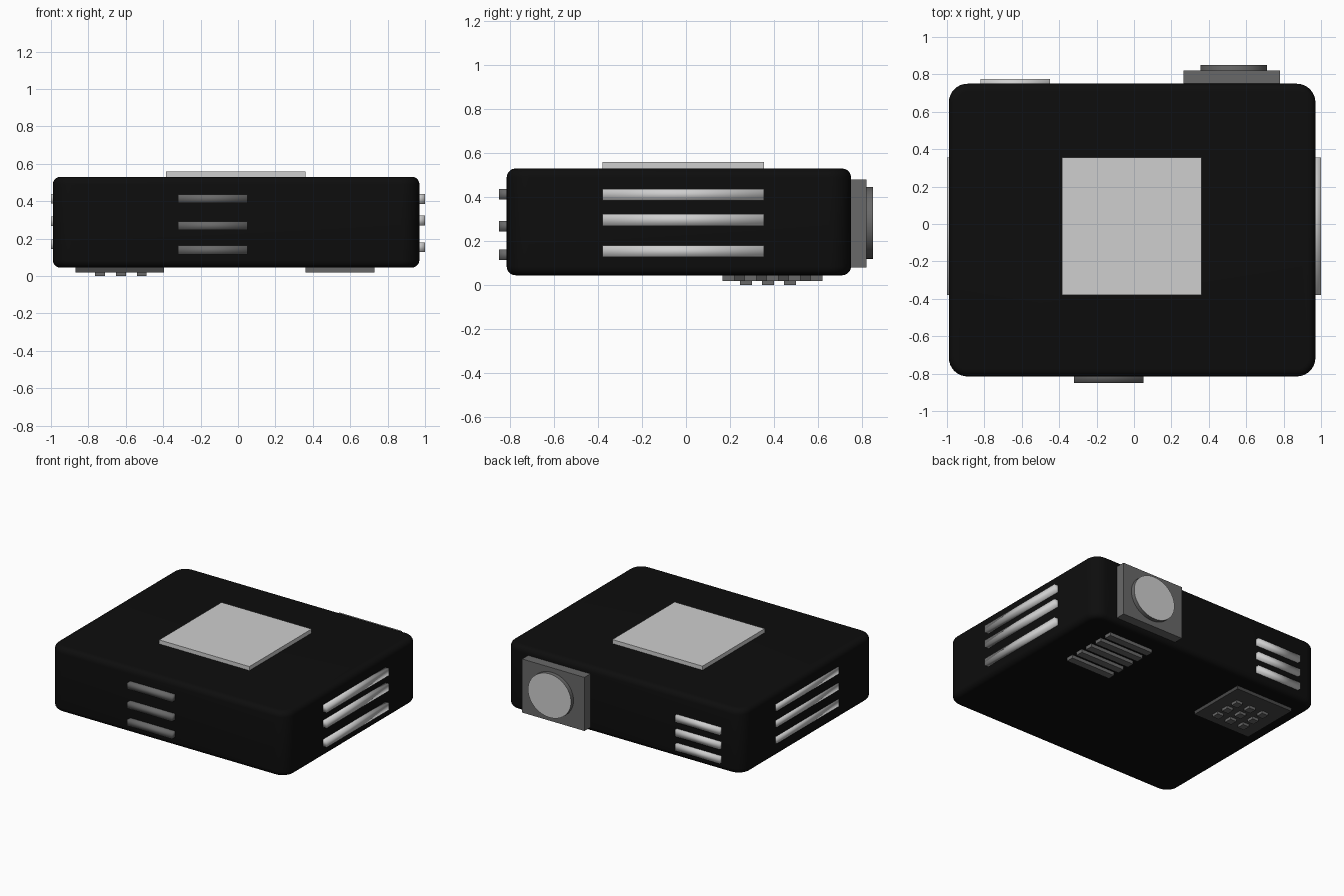
import bpy, bmesh, math
from mathutils import Matrix, Vector

default = bpy.data.objects.get("Cube")
if default:
    bpy.data.objects.remove(default, do_unlink=True)


def material(name, value, rough=0.5):
    m = bpy.data.materials.new(name)
    m.use_nodes = True
    colour = (value, value, value, 1)
    m.diffuse_color = colour
    node = m.node_tree.nodes["Principled BSDF"]
    node.inputs["Base Color"].default_value = colour
    node.inputs["Roughness"].default_value = rough
    return m


black = material("black casing", 0.004)
silver = material("light silver", 0.62)
grey = material("dark grey", 0.14)
charcoal = material("charcoal", 0.065)


def finish(name, bm, mats, smooth=None):
    me = bpy.data.meshes.new(name)
    bm.to_mesh(me)
    bm.free()
    for m in mats:
        me.materials.append(m)
    ob = bpy.data.objects.new(name, me)
    bpy.context.collection.objects.link(ob)
    if smooth:
        bpy.ops.object.select_all(action='DESELECT')
        ob.select_set(True)
        bpy.context.view_layer.objects.active = ob
        bpy.ops.object.shade_smooth_by_angle(angle=math.radians(smooth))
    return ob


def box_mesh(x, y, z):
    """Box from (min, max) pairs on each axis."""
    bm = bmesh.new()
    lo, hi = Vector((x[0], y[0], z[0])), Vector((x[1], y[1], z[1]))
    size = hi - lo
    bmesh.ops.create_cube(bm, size=1, matrix=Matrix.Translation((lo + hi) / 2)
                          @ Matrix.Diagonal((*size, 1)))
    return bm


def box(name, x, y, z, mat, smooth=None):
    return finish(name, box_mesh(x, y, z), [mat], smooth)


# Casing: round the upright corners first, then the top and bottom rims
bm = box_mesh((-0.99, 0.97), (-0.815, 0.75), (0.045, 0.53))
upright = [e for e in bm.edges if abs(e.verts[0].co.z - e.verts[1].co.z) > 0.1]
bmesh.ops.bevel(bm, geom=upright, offset=0.1, segments=8, profile=0.5, affect='EDGES')
rims = [e for e in bm.edges if abs(e.verts[0].co.z - e.verts[1].co.z) < 0.01]
bmesh.ops.bevel(bm, geom=rims, offset=0.04, segments=5, profile=0.5, affect='EDGES')
finish("casing", bm, [black], 40)

# Raised plate on the lid
box("top_plate", (-0.385, 0.36), (-0.38, 0.355), (0.5, 0.56), silver)

# Vent bars, with softly shaded faces
SOFT = 100
for i, z in enumerate((0.39, 0.245, 0.115)):
    box(f"front_vent_{i + 1}", (-0.32, 0.05), (-0.85, -0.78), (z, z + 0.047), grey, SOFT)
for i, z in enumerate((0.385, 0.27, 0.127)):
    box(f"left_vent_{i + 1}", (0.94, 1.0), (-0.38, 0.355), (z, z + 0.053), silver, SOFT)
for i, z in enumerate((0.388, 0.267, 0.145)):
    box(f"right_vent_{i + 1}", (-1.0, -0.95), (-0.38, 0.355), (z, z + 0.05), silver, SOFT)
for i, z in enumerate((0.32, 0.213, 0.107)):
    box(f"back_vent_{i + 1}", (-0.82, -0.45), (0.72, 0.775), (z, z + 0.05), silver, SOFT)

# Dial on the back: square mount and slightly oval disc with a bright cap
box("dial_mount", (0.265, 0.78), (0.7, 0.82), (0.08, 0.48), grey)
bm = bmesh.new()
bmesh.ops.create_cone(bm, cap_ends=True, segments=48, radius1=1, radius2=1, depth=0.08,
                      matrix=Matrix.Translation((0.533, 0.81, 0.283))
                      @ Matrix.Diagonal((0.178, 1, 0.163, 1))
                      @ Matrix.Rotation(math.pi / 2, 4, 'X'))
for f in bm.faces:
    f.material_index = int(f.normal.y > 0.9)
finish("dial", bm, [grey, silver], 40)

# Underside slats
for i in range(5):
    y = 0.165 + 0.1 * i
    box(f"underside_slat_{i + 1}", (0.36, 0.73), (y, y + 0.055), (0.02, 0.08), grey)

# Underside pad with a grid of studs
box("underside_pad", (-0.87, -0.395), (0.165, 0.62), (0.02, 0.08), charcoal)
for i in range(3):
    for j in range(3):
        x, y = -0.765 + 0.112 * i, 0.245 + 0.1 * j
        box(f"pad_stud_{i * 3 + j + 1}", (x, x + 0.053), (y, y + 0.055), (0, 0.04), grey)
